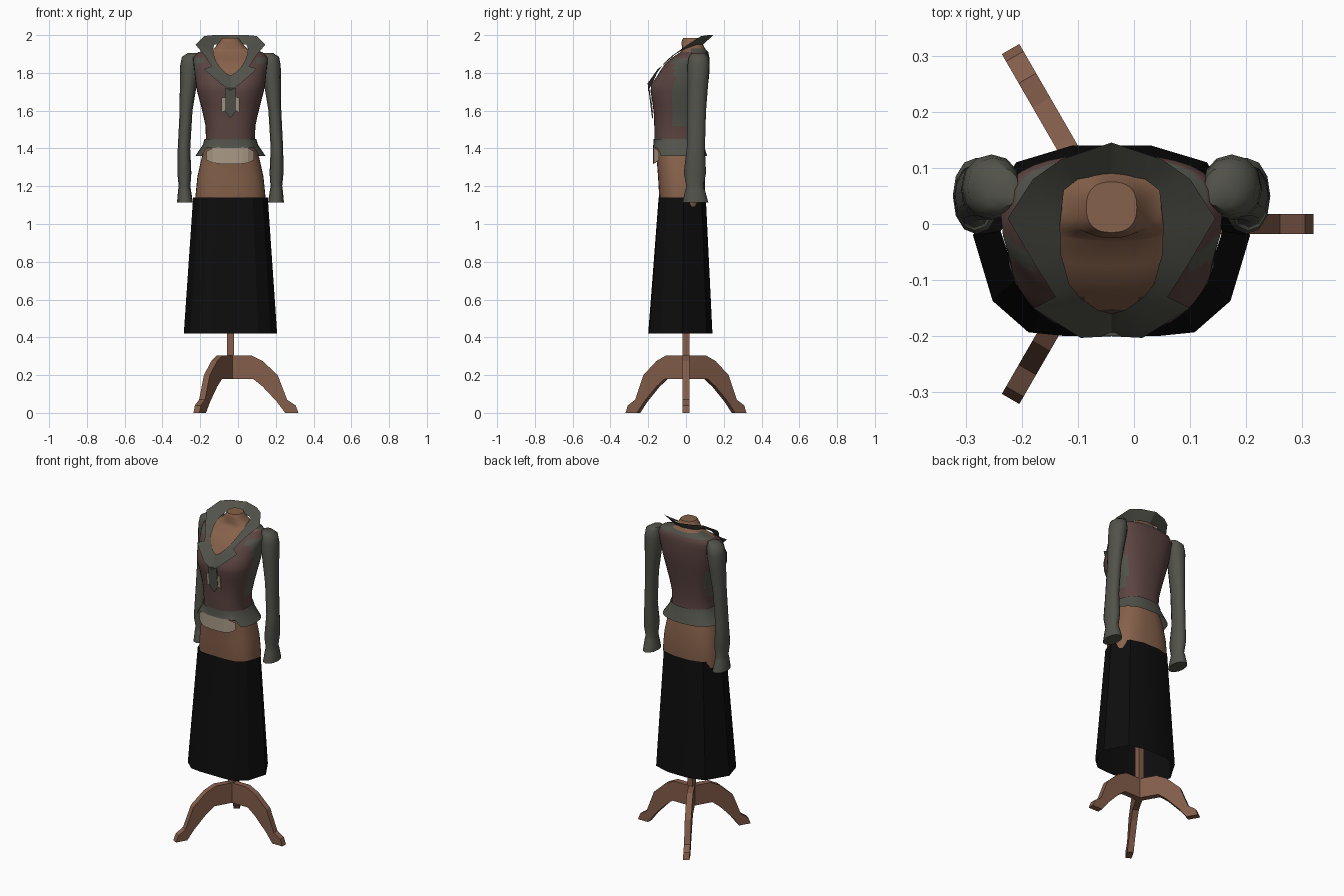
import bpy, bmesh, math

cube = bpy.data.objects.get("Cube")
if cube:
    bpy.data.objects.remove(cube)

CX = -0.04  # centre line of the dress form


def material(name, rgb):
    m = bpy.data.materials.new(name)
    m.use_nodes = True
    m.diffuse_color = (*rgb, 1)
    bsdf = next(n for n in m.node_tree.nodes if n.type == 'BSDF_PRINCIPLED')
    bsdf.inputs["Base Color"].default_value = (*rgb, 1)
    bsdf.inputs["Roughness"].default_value = 0.8
    return m


SKIN = material("tan_form", (0.24, 0.12, 0.07))
WOOD = material("brown_wood", (0.23, 0.11, 0.07))
RED = material("dull_red_cloth", (0.105, 0.058, 0.052))
GREY = material("grey_green_cloth", (0.085, 0.085, 0.07))
BEIGE = material("beige_cloth", (0.40, 0.32, 0.24))
BLACK = material("black_cloth", (0.004, 0.004, 0.004))


def build(name, verts, faces, mats, smooth=None, rule=None, thick=0):
    me = bpy.data.meshes.new(name)
    me.from_pydata([(x + CX, y, z) for x, y, z in verts], [], faces)
    bm = bmesh.new()
    bm.from_mesh(me)
    bmesh.ops.remove_doubles(bm, verts=bm.verts, dist=0.0001)
    bmesh.ops.recalc_face_normals(bm, faces=bm.faces)
    bm.to_mesh(me)
    bm.free()
    for m in mats:
        me.materials.append(m)
    if rule:
        for p in me.polygons:
            c = p.center
            p.material_index = rule(c.x - CX, c.y, c.z)
    ob = bpy.data.objects.new(name, me)
    bpy.context.collection.objects.link(ob)
    if thick:
        s = ob.modifiers.new("thickness", 'SOLIDIFY')
        s.thickness, s.offset = thick, 0
    if smooth:
        bpy.ops.object.select_all(action='DESELECT')
        ob.select_set(True)
        bpy.context.view_layer.objects.active = ob
        bpy.ops.object.shade_smooth_by_angle(angle=math.radians(smooth))
    return ob


def oval(z, cx, hx, yf, yb, n, power=2.5):
    """Rounded-box cross-section between a front and a back depth."""
    pts = []
    for i in range(n):
        a = math.tau * i / n
        c, s = math.cos(a), math.sin(a)
        px = math.copysign(abs(c) ** (2 / power), c)
        py = math.copysign(abs(s) ** (2 / power), s)
        pts.append((cx + hx * px, (yf + yb) / 2 + (yb - yf) / 2 * py, z))
    return pts


def loft(rings, caps=True):
    n = len(rings[0])
    verts = [v for r in rings for v in r]
    faces = [(k * n + i, k * n + (i + 1) % n, (k + 1) * n + (i + 1) % n, (k + 1) * n + i)
             for k in range(len(rings) - 1) for i in range(n)]
    if caps:
        faces += [tuple(range(n)), tuple(range(len(verts) - n, len(verts)))]
    return verts, faces


# Stand: three curved legs around a square pole
leg_profile = [(0, .305), (.11, .305), (.17, .275), (.25, .20), (.30, .07), (.345, .04),
               (.36, 0), (.29, 0), (.245, .06), (.17, .14), (.12, .18), (0, .18)]
for k, label in enumerate(("left", "back", "front")):
    a = math.tau * k / 3
    sides = []
    for w in (-0.018, 0.018):
        sides.append([(r * math.cos(a) - w * math.sin(a),
                       r * math.sin(a) + w * math.cos(a), z) for r, z in leg_profile])
    build(label + "_stand_leg", *loft(sides), [WOOD])
h = 0.018
build("stand_pole", *loft([[(-h, -h, z), (h, -h, z), (h, h, z), (-h, h, z)]
                           for z in (.18, 1.1)]), [WOOD])

# Skirt: faceted cone, open at the hem
half = [(.08, -.2), (.148, -.193), (.212, -.137), (.247, -.02), (.17, .11), (.07, .14)]
hem = half + [(-x, y) for x, y in reversed(half)]
build("skirt", *loft([[(x, y, .42) for x, y in hem],
                      [(x * .8, -.02 + (y + .03) * .735, 1.14) for x, y in hem]], False),
      [BLACK], 30)

# Torso: bare hips, vest, bare neckline and neck
sections = [(1.05, .18, -.13, .09), (1.14, .186, -.142, .1), (1.25, .175, -.148, .1),
            (1.34, .155, -.155, .095), (1.40, .138, -.163, .085), (1.45, .13, -.167, .08),
            (1.52, .132, -.168, .083), (1.58, .145, -.17, .09), (1.64, .16, -.177, .1),
            (1.70, .176, -.183, .11), (1.74, .184, -.174, .117), (1.78, .188, -.15, .122),
            (1.82, .192, -.13, .125), (1.85, .196, -.11, .125), (1.88, .198, -.075, .124),
            (1.91, .17, -.03, .118), (1.93, .088, -.02, .1), (1.96, .06, -.025, .085),
            (1.985, .045, -.015, .075)]


def bust(p):
    x, y, z = p
    if y < -0.03:
        y -= .018 * math.exp(-((abs(x) - .09) / .045) ** 2 / 2 - ((z - 1.74) / .04) ** 2 / 2)
    return x, y, z


def torso_colour(x, y, z):
    x = abs(x)
    if z < 1.40 or z > 1.94 or (y < 0.02 and z > 1.78 and x < (z - 1.74) * .7):
        return 0
    if z > 1.91 or (1.5 < z < 1.89 and -.07 < y < .06 and x > .12):
        return 2
    return 1


build("torso_and_vest",
      *loft([[bust(p) for p in oval(z, 0, hx, yf, yb, 36)] for z, hx, yf, yb in sections]),
      [SKIN, RED, GREY], 50, torso_colour)

# Flared peplum, its hem lifted at the front
rings = [oval(1.45, 0, .137, -.172, .088, 28), oval(1.42, 0, .146, -.173, .094, 28),
         oval(1.36, 0, .186, -.176, .112, 28)]
rings[2] = [(x, y, z + .042 * (y < -.1 and abs(x) < .13)) for x, y, z in rings[2]]
build("peplum", *loft(rings, False), [GREY], 40)

# Shirt hem showing below the peplum
rows = []
for i in range(9):
    t = i / 4 - 1
    y = -.174 + .03 * t ** 4
    rows.append([(.125 * t, y, 1.405 - .02 * t ** 6), (.125 * t, y, 1.318 + .02 * t ** 4)])
build("shirt_hem", *loft(rows, False), [BEIGE], 40, thick=.006)


# Placket and its light side slips
def front_plate(name, outline, mat, lift):
    pts = [(x, -.172 - lift - .125 * (z - 1.58), z) for x, z in outline]
    build(name, pts, [tuple(range(len(pts)))], [mat], thick=.006)


front_plate("placket", [(-.03, 1.72), (-.03, 1.6), (0, 1.56), (.03, 1.6), (.03, 1.72)],
            GREY, .007)
for s, label in ((-1, "right"), (1, "left")):
    front_plate(label + "_slip", [(s * .025, 1.67), (s * .047, 1.67), (s * .047, 1.59),
                                  (s * .03, 1.6)], BEIGE, .004)

# Wide standing collar with notched lapels
outer = [(0, .145, 2.0), (.09, .115, 2.0), (.14, .08, 1.995), (.185, .01, 1.95),
         (.135, -.075, 1.89), (.10, -.13, 1.835), (.14, -.15, 1.82),
         (.055, -.203, 1.745), (0, -.2, 1.705)]
inner = [(0, .09, 1.95), (.06, .08, 1.95), (.085, .06, 1.95), (.092, 0, 1.93),
         (.09, -.055, 1.90), (.075, -.108, 1.86), (.055, -.132, 1.83),
         (.025, -.153, 1.80), (0, -.16, 1.785)]


def full_loop(pts):
    return pts + [(-x, y, z) for x, y, z in reversed(pts[1:-1])]


build("collar", *loft([full_loop(inner), full_loop(outer)], False), [GREY], 20)

# Sleeves: shoulder cap, slim arm, puffed wrist and flared cuff
arm = [(1.905, .195, .03, .03, .1), (1.885, .21, .047, .015, .118),
       (1.84, .214, .052, .008, .124), (1.75, .222, .046, .008, .118),
       (1.6, .235, .034, .008, .106), (1.4, .246, .033, .004, .1),
       (1.27, .244, .037, -.012, .106), (1.2, .243, .031, .002, .092),
       (1.18, .243, .034, -.004, .1), (1.115, .241, .042, -.018, .118)]
for s, label in ((-1, "right"), (1, "left")):
    build(label + "_sleeve",
          *loft([oval(z, s * cx, hx, yf, yb, 12, 2.1) for z, cx, hx, yf, yb in arm]),
          [GREY], 50)
